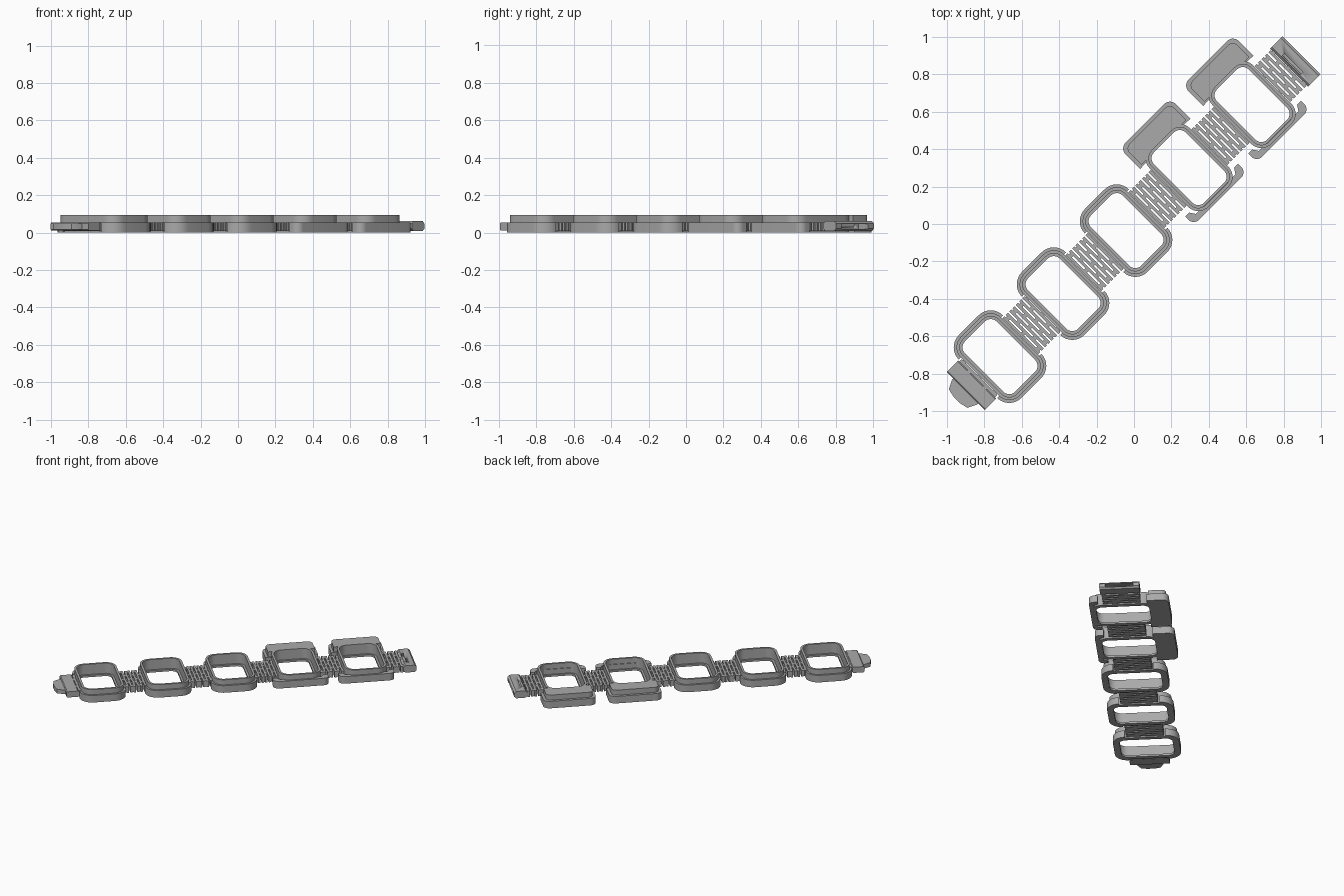
import bpy, bmesh, math
from mathutils import Matrix

if "Cube" in bpy.data.objects:
    bpy.data.objects.remove(bpy.data.objects["Cube"])

grey = bpy.data.materials.new("mid grey")
grey.diffuse_color = (0.4, 0.4, 0.4, 1)
grey.use_nodes = True
grey.node_tree.nodes["Principled BSDF"].inputs["Base Color"].default_value = grey.diffuse_color
TURN = Matrix.Rotation(math.radians(45), 4, 'Z')   # strap runs along the diagonal
PITCH, MID, V0 = 0.4765, -0.055, 0.005
A, B, R = 0.12, 0.19, 0.045                        # opening half sizes and corner radius


def finish(name, bm, u=0.0, v=0.0):
    bmesh.ops.recalc_face_normals(bm, faces=bm.faces[:])
    me = bpy.data.meshes.new(name)
    bm.to_mesh(me)
    bm.free()
    me.materials.append(grey)
    ob = bpy.data.objects.new(name, me)
    bpy.context.collection.objects.link(ob)
    ob.matrix_world = TURN @ Matrix.Translation((u, v, 0))
    bpy.ops.object.select_all(action='DESELECT')
    ob.select_set(True)
    bpy.context.view_layer.objects.active = ob
    bpy.ops.object.shade_smooth_by_angle(angle=math.radians(30))
    return ob


def prism(bm, pts, z0, z1):
    lo = [bm.verts.new((x, y, z0)) for x, y in pts]
    hi = [bm.verts.new((x, y, z1)) for x, y in pts]
    bm.faces.new(lo[::-1])
    bm.faces.new(hi)
    for i in range(len(pts)):
        j = (i + 1) % len(pts)
        bm.faces.new((lo[i], lo[j], hi[j], hi[i]))


def box(bm, u0, u1, v0, v1, z0, z1):
    prism(bm, [(u0, v0), (u1, v0), (u1, v1), (u0, v1)], z0, z1)


def arc(cx, cy, r, start, n=8):
    return [(cx + r * math.cos(start + i * math.pi / 2 / n),
             cy + r * math.sin(start + i * math.pi / 2 / n)) for i in range(n + 1)]


def loop(off):
    pts = []
    for k, (sx, sy) in enumerate([(1, 1), (-1, 1), (-1, -1), (1, -1)]):
        pts += arc(sx * (A - R), sy * (B - R), R + off, k * math.pi / 2)
    return pts


def ring(bm, profile):
    # sweep a closed (offset, z) section around the opening
    rows = [[bm.verts.new((x, y, z)) for x, y in loop(o)] for o, z in profile]
    n = len(rows[0])
    for k in range(len(rows)):
        a, b = rows[k], rows[(k + 1) % len(rows)]
        for i in range(n):
            j = (i + 1) % n
            bm.faces.new((a[i], a[j], b[j], b[i]))


def cap(bm, side):
    # raised band hugging one rounded end
    half = len(loop(0)) // 2
    out, inn = loop(0.047)[:half], loop(0.025)[:half]
    prism(bm, [(x, y * side) for x, y in out + inn[::-1]], 0, 0.055)


def tab(bm, inset, z0, z1):
    # wide side plate that follows the frame's rounded end
    a, top, r, low = 0.19 - inset, 0.335 - inset, 0.045 - inset / 2, 0.18 + inset / 2
    outer = [(a, low)] + arc(a - r, top - r, r, 0) + arc(r - a, top - r, r, math.pi / 2) + [(-a, low)]
    half = len(loop(0)) // 2
    inner = [p for p in loop(0.02)[:half] if p[1] >= low]
    prism(bm, outer + inner[::-1], z0, z1)


def rail(bm):
    # straight guard with rounded outer corners
    a, r = 0.2, 0.04
    pts = [(-a, -0.17)] + arc(r - a, -0.235 + r, r, math.pi) + arc(a - r, -0.235 + r, r, 1.5 * math.pi)
    pts += [(a, -0.17), (a - 0.03, -0.17), (a - 0.05, -0.2), (0.05 - a, -0.2), (0.03 - a, -0.17)]
    prism(bm, pts, 0, 0.055)


def spring(name, u0, u1, count):
    # thin cross bars joined by staggered bridges
    bm = bmesh.new()
    step = (u1 - u0) / count
    for i in range(count):
        u = u0 + (i + 0.5) * step
        box(bm, u - step * 0.31, u + step * 0.31, -0.135, 0.135, 0.008, 0.055)
    for i in range(count + 1):
        u = u0 + i * step
        for v in ((-0.115, 0, 0.115) if i % 2 else (-0.06, 0.06)):
            box(bm, u - step * 0.25, u + step * 0.25, v - 0.012, v + 0.012, 0.008, 0.055)
    finish(name, bm, 0, V0)


# Open link frames, the last two with side plates
for k in range(5):
    bm = bmesh.new()
    ring(bm, [(0, 0), (0.032, 0), (0.032, 0.095), (0.015, 0.095), (0.015, 0.015), (0, 0.015)])
    if k < 3:
        cap(bm, 1)
        cap(bm, -1)
    else:
        tab(bm, 0, 0, 0.055)
        tab(bm, 0.02, 0.055, 0.095)
        rail(bm)
    c = MID + (k - 2) * PITCH
    finish(f"link_frame_{k + 1}", bm, c, V0)
    if k < 4:
        spring(f"spring_joint_{k + 1}", c + 0.15, c + PITCH - 0.15, 7)

spring("buckle_spring", MID + 2 * PITCH + 0.15, 1.178, 5)
spring("tongue_spring", -1.185, MID - 2 * PITCH - 0.15, 1)


def bevelled_bar(name, u0, u1, z0, z1, c):
    # bar along v with bevelled long edges
    sec = [(u0, z0 + c), (u0 + c, z0), (u1 - c, z0), (u1, z0 + c),
           (u1, z1 - c), (u1 - c, z1), (u0 + c, z1), (u0, z1 - c)]
    bm = bmesh.new()
    prism(bm, sec, -0.143, 0.143)
    for v in bm.verts:
        v.co = (v.co.x, v.co.z, v.co.y)
    return finish(name, bm, 0, V0)


# Buckle: hollow bar with an end opening and a slot on top
buckle = bevelled_bar("buckle", 1.176, 1.272, 0.008, 0.062, 0.014)
bm = bmesh.new()
box(bm, 1.2, 1.3, -0.1, 0.1, 0.02, 0.046)
cavity = finish("buckle_cavity_cutter", bm, 0, V0)
bm = bmesh.new()
box(bm, 1.193, 1.212, -0.07, 0.07, 0.03, 0.1)
slot = finish("buckle_slot_cutter", bm, 0, V0)
for cutter in (cavity, slot):
    m = buckle.modifiers.new("cut", 'BOOLEAN')
    m.operation, m.solver, m.object = 'DIFFERENCE', 'EXACT', cutter
    cutter.hide_render = True
    cutter.hide_viewport = True

# Tongue: shoulder bar with a tapered tip
bevelled_bar("tongue_shoulder", -1.268, -1.18, 0.01, 0.055, 0.006)
bm = bmesh.new()
prism(bm, [(-1.25, 0.095), (-1.275, 0.095), (-1.325, 0.07), (-1.335, 0.025),
           (-1.335, -0.025), (-1.325, -0.07), (-1.275, -0.095), (-1.25, -0.095)], 0.016, 0.048)
finish("tongue_tip", bm, 0, V0)
